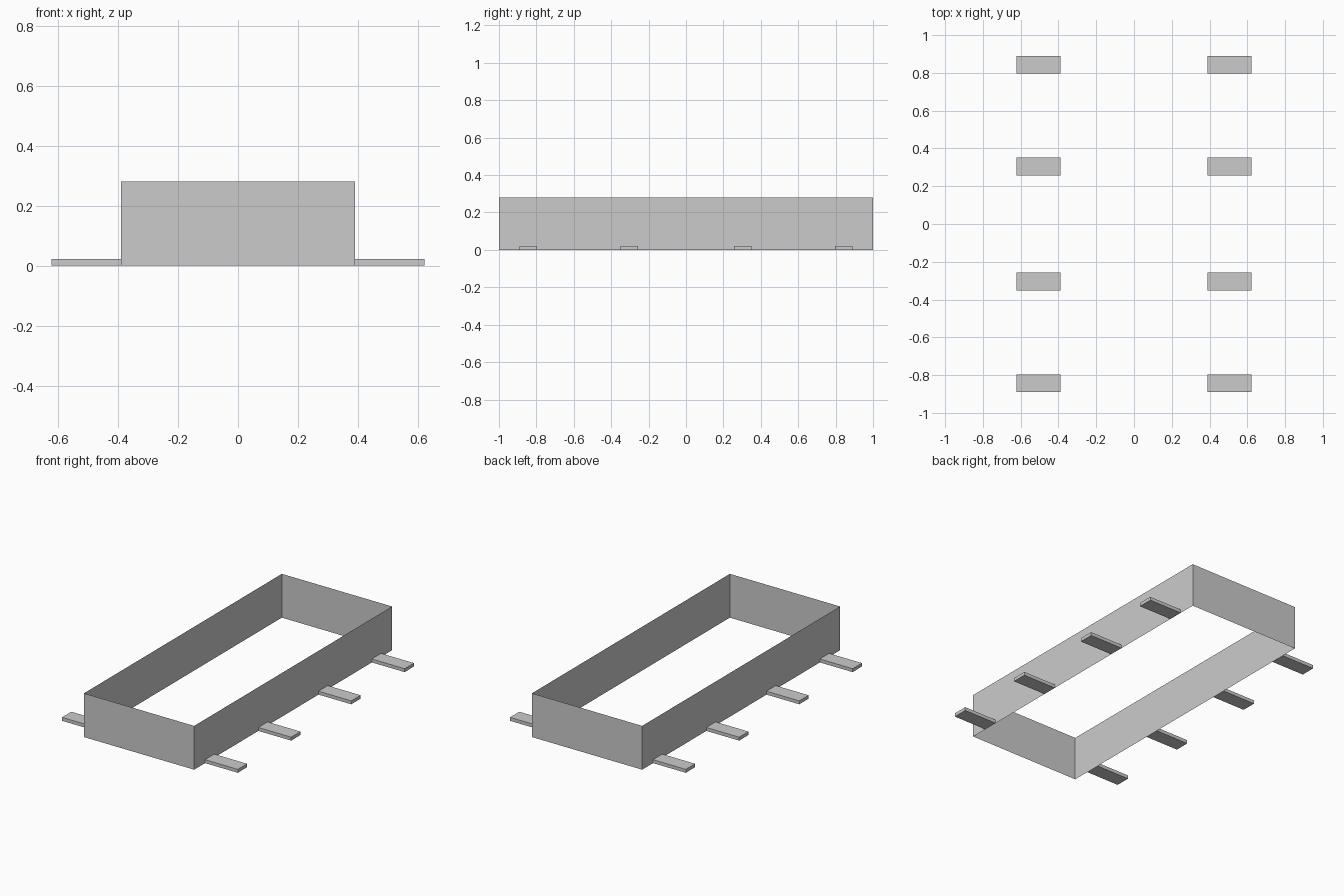
import bpy
import bmesh
from mathutils import Matrix, Vector

default = bpy.data.objects.get("Cube")
if default:
    bpy.data.objects.remove(default, do_unlink=True)

HALF_W, HALF_L, HEIGHT = 0.39, 1.0, 0.28
TAB_LEN, TAB_WIDTH, TAB_HEIGHT = 0.232, 0.094, 0.022

grey = bpy.data.materials.new("plain grey")
grey.use_nodes = True
colour = (0.6, 0.6, 0.6, 1)
grey.diffuse_color = colour
grey.node_tree.nodes["Principled BSDF"].inputs["Base Color"].default_value = colour


def add_object(name, bm):
    mesh = bpy.data.meshes.new(name)
    bm.to_mesh(mesh)
    bm.free()
    mesh.materials.append(grey)
    obj = bpy.data.objects.new(name, mesh)
    bpy.context.collection.objects.link(obj)
    return obj


def add_box(name, size, centre):
    bm = bmesh.new()
    matrix = Matrix.Translation(centre) @ Matrix.Diagonal(Vector(size)).to_4x4()
    bmesh.ops.create_cube(bm, size=1, matrix=matrix)
    return add_object(name, bm)


# Open rectangular frame of paper-thin walls, without floor or lid
bm = bmesh.new()
bmesh.ops.create_cube(
    bm, size=1,
    matrix=Matrix.Translation((0, 0, HEIGHT / 2))
    @ Matrix.Diagonal((2 * HALF_W, 2 * HALF_L, HEIGHT, 1)))
caps = [f for f in bm.faces if abs(f.normal.z) > 0.5]
bmesh.ops.delete(bm, geom=caps, context="FACES_ONLY")
add_object("frame_walls", bm)

# Flat tabs sticking out from the foot of both long walls
for side, sign in (("left", 1), ("right", -1)):
    for number, y in enumerate((-0.843, -0.304, 0.304, 0.843), 1):
        add_box(f"{side}_tab_{number}",
                (TAB_LEN, TAB_WIDTH, TAB_HEIGHT),
                (sign * (HALF_W + TAB_LEN / 2), y, TAB_HEIGHT / 2))
